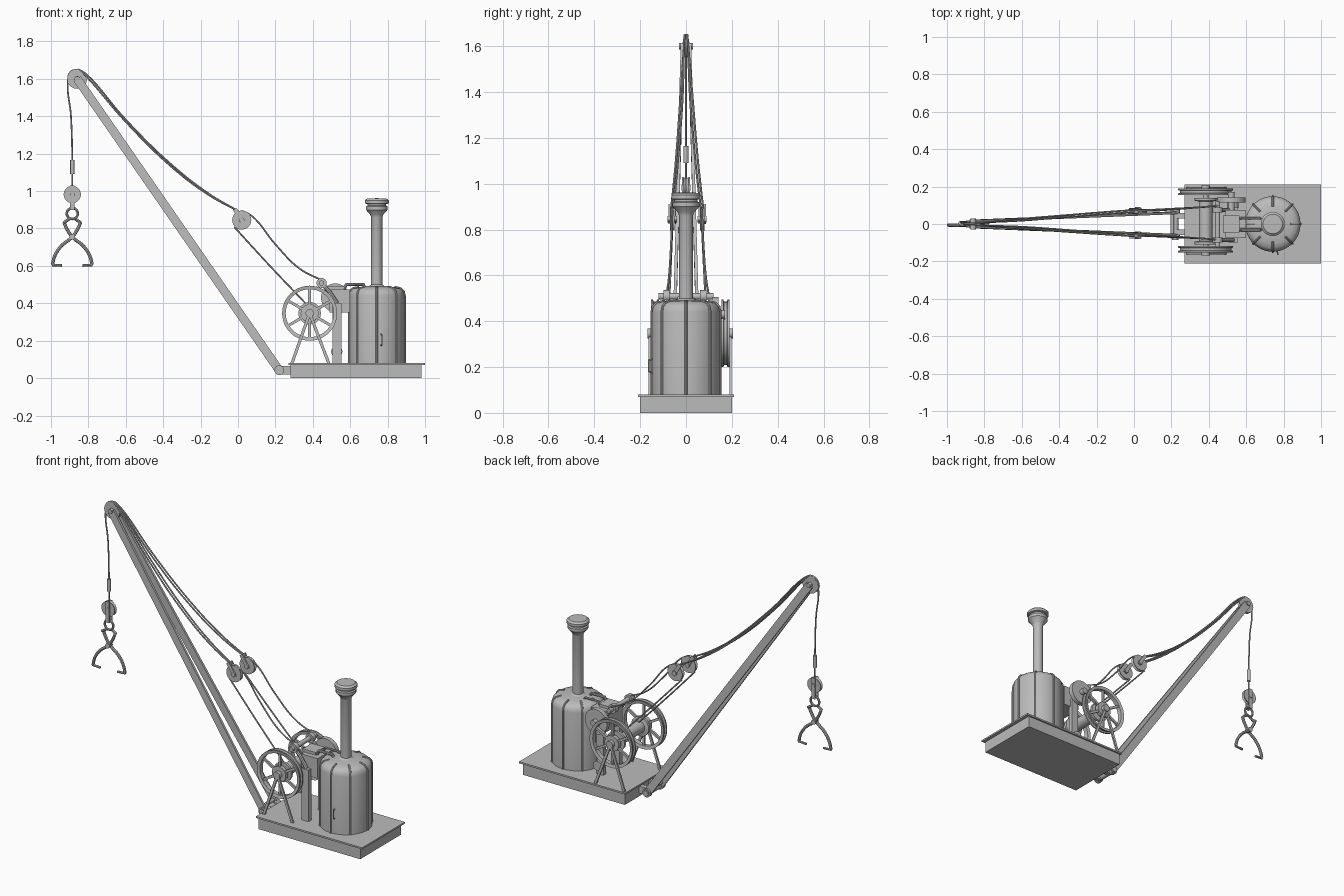
import bpy, bmesh, math
from mathutils import Vector, Matrix

if "Cube" in bpy.data.objects:
    bpy.data.objects.remove(bpy.data.objects["Cube"], do_unlink=True)

grey = bpy.data.materials.new("plain grey")
grey.use_nodes = True
COLOUR = (0.5, 0.5, 0.5, 1)
grey.diffuse_color = COLOUR
grey.node_tree.nodes["Principled BSDF"].inputs["Base Color"].default_value = COLOUR


def finish(name, bm):
    """Turn a bmesh into a named, edge-aware smooth object."""
    bmesh.ops.recalc_face_normals(bm, faces=bm.faces)
    for f in bm.faces:
        f.smooth = True
    for e in bm.edges:
        e.smooth = len(e.link_faces) == 2 and e.calc_face_angle(0) < 0.6
    mesh = bpy.data.meshes.new(name)
    bm.to_mesh(mesh)
    bm.free()
    mesh.materials.append(grey)
    ob = bpy.data.objects.new(name, mesh)
    bpy.context.collection.objects.link(ob)
    return ob


def box(name, lo, hi):
    lo, hi = Vector(lo), Vector(hi)
    bm = bmesh.new()
    m = Matrix.Translation((lo + hi) / 2) @ Matrix.Diagonal((*(hi - lo), 1))
    bmesh.ops.create_cube(bm, size=1, matrix=m)
    return finish(name, bm)


def beam(name, a, b, width, thick):
    """Rectangular bar from a to b, thick across y and wide in the xz plane."""
    a, b = Vector(a), Vector(b)
    d = (b - a).normalized()
    side = d.cross((0, 1, 0)).normalized()
    up = side.cross(d)
    rot = Matrix((side, up, d)).transposed().to_4x4()
    m = Matrix.Translation((a + b) / 2) @ rot @ Matrix.Diagonal((width, thick, (b - a).length, 1))
    bm = bmesh.new()
    bmesh.ops.create_cube(bm, size=1, matrix=m)
    return finish(name, bm)


def lathe(name, profile, centre, along_y=False, steps=40, closed=False):
    """Spin (radius, height) points about z, or about y when along_y is set."""
    bm = bmesh.new()
    verts = [bm.verts.new((r, 0, h)) for r, h in profile]
    edges = [bm.edges.new(p) for p in zip(verts, verts[1:])]
    if closed:
        edges.append(bm.edges.new((verts[-1], verts[0])))
    bmesh.ops.spin(bm, geom=verts + edges, cent=(0, 0, 0), axis=(0, 0, 1),
                   angle=math.tau, steps=steps, use_merge=True)
    bmesh.ops.remove_doubles(bm, verts=bm.verts, dist=1e-5)
    m = Matrix.Translation(centre)
    if along_y:
        m = m @ Matrix.Rotation(-math.pi / 2, 4, 'X')
    bmesh.ops.transform(bm, matrix=m, verts=bm.verts)
    return finish(name, bm)


def disc(name, x, y, z, r, half, steps=32):
    """Solid wheel or shaft lying along y."""
    return lathe(name, [(0, -half), (r, -half), (r, half), (0, half)], (x, y, z), True, steps)


def tube(name, points, r, smooth=True, cyclic=False):
    cu = bpy.data.curves.new(name, 'CURVE')
    cu.dimensions = '3D'
    cu.bevel_depth = r
    cu.bevel_resolution = 2
    cu.use_fill_caps = True
    cu.resolution_u = 8
    sp = cu.splines.new('BEZIER' if smooth else 'POLY')
    pts = sp.bezier_points if smooth else sp.points
    pts.add(len(points) - 1)
    for p, co in zip(pts, points):
        p.co = co if smooth else (*co, 1)
        if smooth:
            p.handle_left_type = p.handle_right_type = 'AUTO'
    sp.use_cyclic_u = cyclic
    tmp = bpy.data.objects.new(name + " path", cu)
    bpy.context.collection.objects.link(tmp)
    bpy.context.view_layer.update()
    bm = bmesh.new()
    me = bpy.data.meshes.new_from_object(tmp.evaluated_get(bpy.context.evaluated_depsgraph_get()))
    bm.from_mesh(me)
    bpy.data.objects.remove(tmp, do_unlink=True)
    return finish(name, bm)


def sheave(name, x, y, z, r, half):
    """Grooved pulley with a pin through it."""
    lathe(name, [(0, -half), (r, -half), (r * .85, 0), (r, half), (0, half)], (x, y, z), True)
    disc(name + "_pin", x, y, z, r * .28, half * 2, 16)


# Base and boom foot
box("base_box", (.28, -.2, 0), (.98, .2, .07))
box("deck_plate", (.27, -.21, .07), (1, .21, .08))
disc("foot_pin", .22, 0, .042, .018, .085, 20)
for s in (-1, 1):
    box("foot_bracket", (.22, s * .045 - .015, .02), (.285, s * .045 + .015, .064))
    disc("foot_collar", .22, s * .065, .042, .026, .012, 20)

# Boiler with straps and chimney
BX = .742
lathe("boiler", [(0, .08), (.148, .08), (.148, .44), (.143, .462), (.128, .478),
                 (.105, .485), (.06, .492), (0, .492)], (BX, 0, 0), steps=48)
lathe("chimney", [(0, .48), (.045, .48), (.045, .49), (.03, .5), (.03, .86), (.036, .875),
                  (.058, .9), (.058, .918), (.05, .922), (.05, .93), (.064, .934),
                  (.064, .95), (.052, .96), (0, .962)], (BX, 0, 0))
for i in range(8):
    a = i * math.tau / 8
    tube("boiler_strap", [(BX + r * math.cos(a), r * math.sin(a), z) for r, z in
                          ((.149, .08), (.149, .44), (.144, .463), (.129, .479), (.095, .488))], .006, False)
tube("boiler_handle", [(.765, -.145, .175), (.77, -.162, .18), (.77, -.162, .23), (.765, -.145, .235)], .004, False)
tube("steam_pipe", [(.68, -.03, .48), (.67, -.03, .502), (.58, -.03, .502), (.56, -.03, .47)], .009, False)
tube("second_pipe", [(.68, .03, .48), (.67, .03, .498), (.58, .03, .498), (.56, .03, .46)], .007, False)

# Spoked winch wheels, frames and drum
WX, WZ = .383, .347
for y, leg_y in ((-.135, -.158), (.172, .194)):
    lathe("wheel_rim", [(.128, -.014), (.147, -.018), (.147, -.009), (.138, -.006), (.138, .006),
                        (.147, .009), (.147, .018), (.128, .014)], (WX, y, WZ), True, 48, True)
    disc("wheel_hub", WX, y, WZ, .048, .012)
    for i in range(6):
        a = i * math.tau / 6 + math.pi / 2
        c, s = math.cos(a), math.sin(a)
        beam("wheel_spoke", (WX + .03 * c, y, WZ + .03 * s), (WX + .132 * c, y, WZ + .132 * s), .015, .012)
    for foot in (.287, .487):
        beam("frame_leg", (WX, leg_y, WZ), (foot, leg_y, .075), .016, .01)
    disc("axle_bearing", WX, leg_y, WZ, .022, .011, 20)
lathe("rope_drum", [(0, -.11), (.06, -.11), (.06, -.095), (.036, -.09), (.036, .12),
                    (.06, .125), (.06, .14), (0, .14)], (WX, 0, WZ), True)
disc("winch_axle", WX, .018, WZ, .014, .185, 16)

# Engine block, posts, crank disc and rope roller
box("engine_block", (.49, -.075, .35), (.6, .075, .475))
box("engine_top", (.475, -.045, .475), (.565, .045, .492))
for y in (-.085, .075):
    box("engine_post", (.506, y - .014, .08), (.554, y + .014, .4))
    tube("guide_arm", [(.53, y, .4), (.49, y, .46), (.447, y, .508)], .011, False)
    disc("roller_flange", .447, y, .508, .027, .014, 24)
disc("rope_roller", .447, 0, .508, .014, .12, 20)
disc("crank_disc", .52, .128, .43, .076, .014, 36)
disc("crank_shaft", .52, .07, .43, .018, .1, 20)
disc("lower_pulley", .528, .1, .142, .03, .014, 24)
beam("connecting_rod", (.528, .165, .43), (WX, .165, WZ), .016, .01)

# Boom
TX, TZ = -.86, 1.6
for s in (-1, 1):
    beam("boom_beam", (.22, s * .06, .042), (TX, s * .016, TZ), .046, .014)
disc("boom_spacer", .205, 0, .065, .01, .06, 16)
sheave("boom_head_sheave", TX, 0, TZ, .053, .009)
disc("head_pin", TX, 0, TZ, .014, .03, 16)

# Guy blocks and ropes
ROPE = .0045
for y in (-.06, .07):
    s = 1 if y > 0 else -1
    sheave("guy_sheave", .02, y, .845, .051, .01)
    for k in (-1, 1):
        beam("guy_cheek", (.03, y + k * .014, .83), (-.018, y + k * .014, .905), .022, .005)
    for lift, dy in ((0, -.005), (.012, .005)):
        tube("boom_rope", [(TX + .01, s * .006, TZ + .05), (TX + .05, s * .008, TZ + .012 + lift),
                           (-.6, y * .33 + dy, 1.37 + lift), (-.35, y * .62 + dy, 1.125 + lift),
                           (-.15, y * .85 + dy, .975 + lift * .6), (.0, y + dy, .894)], ROPE)
    tube("drum_rope", [(-.02, y, .808), (.18, y * 1.15, .59), (.38, y * 1.3, .38)], ROPE)
    tube("roller_rope", [(.02, y, .895), (.07, y, .87), (.2, y * 1.1, .715),
                         (.33, y * 1.25, .585), (.45, y * 1.4, .522)], ROPE)

# Hoist rope, weight and hook block
HX = -.886
tube("hoist_rope", [(TX + .01, 0, TZ + .05), (TX - .035, 0, TZ + .038), (-.909, 0, TZ - .01),
                    (-.893, 0, 1.4), (HX, 0, 1.17), (HX, 0, 1.02)], ROPE)
lathe("rope_weight", [(0, 1.09), (.011, 1.09), (.011, 1.165), (0, 1.165)], (HX, 0, 0), steps=16)
sheave("hook_sheave", HX, 0, .982, .046, .01)
for k in (-1, 1):
    box("hook_cheek", (HX - .013, k * .014 - .003, .9), (HX + .013, k * .014 + .003, 1.03))
tube("hook_ring", [(HX + .029 * math.cos(i * math.pi / 4), 0, .88 + .029 * math.sin(i * math.pi / 4))
                   for i in range(8)], .007, cyclic=True)

# Crossed log tongs
for s in (-1, 1):
    y = s * .006
    tube("tong_link", [(HX + s * .012, y, .853), (HX + s * .045, y, .832)], .008, False)
    tube("tong_arm", [(HX - s * .045, y, .835), (HX - s * .03, y, .8), (HX, y, .755),
                      (HX + s * .06, y, .705), (HX + s * .095, y, .65), (HX + s * .106, y, .605)], .009)
    tube("tong_claw", [(HX + s * .108, y, .605), (HX + s * .055, y, .602)], .007, False)
disc("tong_pivot", HX, 0, .755, .015, .016, 16)
